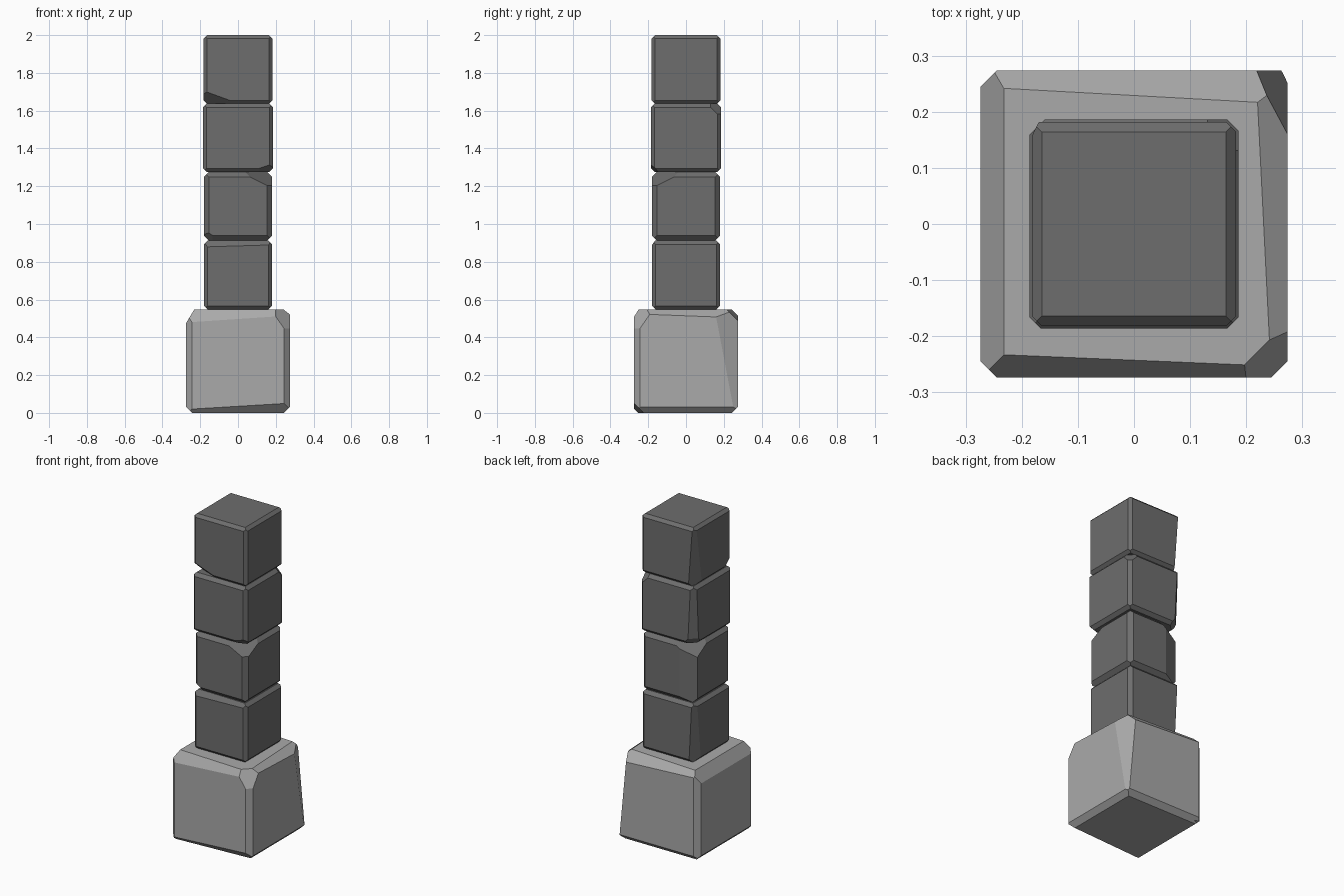
import bpy, bmesh
from mathutils import Vector
from itertools import product

if "Cube" in bpy.data.objects:
    bpy.data.objects.remove(bpy.data.objects["Cube"])


def material(name, v):
    m = bpy.data.materials.new(name)
    m.diffuse_color = (v, v, v, 1)
    m.use_nodes = True
    m.node_tree.nodes["Principled BSDF"].inputs["Base Color"].default_value = m.diffuse_color
    return m


LIGHT = material("light_stone", 0.40)
DARK = material("dark_stone", 0.155)


def signs(n):
    return tuple(0 if abs(c) < 0.3 else (1 if c > 0 else -1) for c in n)


def shave(bm, half, n, d):
    """Slice off the edge or corner that n points at, d deep."""
    n = Vector(n)
    q = Vector(s * h for s, h in zip(signs(n), half))
    co = n * ((n.dot(q) - d) / n.length_squared)
    r = bmesh.ops.bisect_plane(bm, geom=bm.verts[:] + bm.edges[:] + bm.faces[:],
                               plane_co=co, plane_no=n, clear_outer=True, dist=1e-5)
    edges = [e for e in r["geom_cut"] if isinstance(e, bmesh.types.BMEdge)]
    if edges:
        bmesh.ops.holes_fill(bm, edges=[e for e in bm.edges if e.is_boundary], sides=0)


def notch(obj, half, sx, sy, low, high, tip, length):
    """Cut a tapered crack into a vertical edge."""
    hx, hy = half[0], half[1]
    e = 0.004
    pts = [(sx * (hx - length), sy * (hy + e), tip),
           (sx * (hx + e), sy * (hy - length), tip),
           (sx * (hx + e), sy * (hy + e), low),
           (sx * (hx + e), sy * (hy + e), high)]
    bm = bmesh.new()
    v = [bm.verts.new(p) for p in pts]
    for f in ((0, 1, 2), (0, 1, 3), (0, 2, 3), (1, 2, 3)):
        bm.faces.new([v[i] for i in f])
    bmesh.ops.recalc_face_normals(bm, faces=bm.faces[:])
    me = bpy.data.meshes.new("crack_cutter")
    bm.to_mesh(me)
    bm.free()
    me.materials.append(obj.data.materials[0])
    cutter = bpy.data.objects.new("crack_cutter", me)
    bpy.context.collection.objects.link(cutter)
    cutter.hide_render = True
    mod = obj.modifiers.new("crack", "BOOLEAN")
    mod.operation, mod.solver, mod.object = "DIFFERENCE", "EXACT", cutter
    bpy.context.view_layer.update()
    dg = bpy.context.evaluated_depsgraph_get()
    cut = bpy.data.meshes.new_from_object(obj.evaluated_get(dg))
    obj.modifiers.clear()
    obj.data = cut
    bpy.data.objects.remove(cutter)


def block(name, z0, z1, w, mat, bevel, cuts, crack=None):
    """Rough stone block: worn edges, special cuts and one crack."""
    mid = (z0 + z1) / 2
    half = (w, w, (z1 - z0) / 2)
    bm = bmesh.new()
    bmesh.ops.create_cube(bm, size=2)
    bmesh.ops.scale(bm, vec=half, verts=bm.verts[:])
    special = {signs(n) for n, d in cuts}
    for n in product((-1, 0, 1), repeat=3):
        if n.count(0) == 1 and n not in special:
            shave(bm, half, n, bevel)
    for n, d in cuts:
        shave(bm, half, n, d)
    bmesh.ops.recalc_face_normals(bm, faces=bm.faces[:])
    me = bpy.data.meshes.new(name)
    bm.to_mesh(me)
    bm.free()
    me.materials.append(mat)
    obj = bpy.data.objects.new(name, me)
    bpy.context.collection.objects.link(obj)
    obj.location.z = mid
    if crack:
        sx, sy, low, high, tip, length = crack
        notch(obj, half, sx, sy, low - mid, high - mid, tip - mid, length)
    return obj


# Wide pale foot
block("base_block", 0, 0.547, 0.274, LIGHT, 0.03, [
    ((-0.067, -1.6, 1), 0.05), ((0.055, 1, 1), 0.045),
    ((1, 0.05, 1.3), 0.043), ((-1, 0, 0.6), 0.042),
    ((2, 1, 0.19), 0.07), ((0.06, -1, -1), 0.035),
    ((1, -1, 0.7), 0.10)],
    (-1, 1, 0.26, 0.295, 0.285, 0.07))

# Four dark column blocks, bottom to top
block("lower_block", 0.547, 0.912, 0.181, DARK, 0.02, [
    ((-0.03, -1.3, 1), 0.028), ((-2, 1, -0.1), 0.05)],
    (1, 1, 0.695, 0.79, 0.71, 0.125))
block("lower_middle_block", 0.912, 1.275, 0.181, DARK, 0.027, [
    ((0.5, -0.5, 1), 0.085), ((-0.5, 1.5, 0), 0.05),
    ((-0.6, 0.6, 1), 0.10), ((-0.7, -1, -1), 0.06)])
block("upper_middle_block", 1.275, 1.637, 0.186, DARK, 0.02, [
    ((1, 1, 1), 0.075), ((-1, 1, -0.05), 0.035),
    ((-1, 1, -1), 0.08), ((0.35, -1, -1), 0.045)],
    (-1, -1, 1.335, 1.37, 1.35, 0.115))
block("top_block", 1.637, 2.0, 0.182, DARK, 0.018, [
    ((-0.4, -1, -1.1), 0.075), ((-2, 1, -0.15), 0.05)],
    (1, -1, 1.83, 1.855, 1.845, 0.07))
